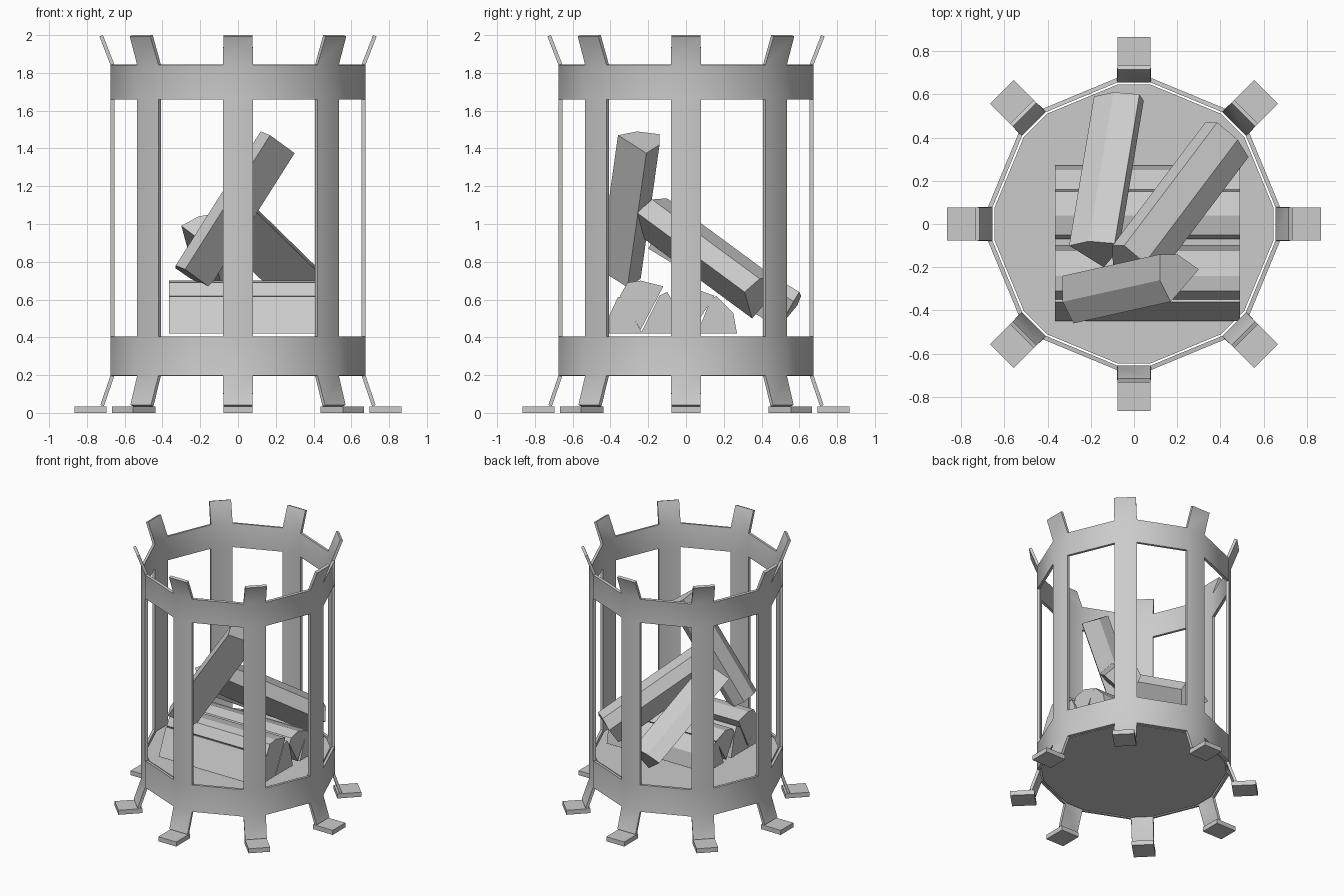
import bpy, bmesh, math
from mathutils import Vector

cube = bpy.data.objects.get("Cube")
if cube:
    bpy.data.objects.remove(cube, do_unlink=True)

STRIPS = 8
HALF_WIDTH = 0.077
RADIUS = 0.655
THICKNESS = 0.02


def make_material(name, value):
    mat = bpy.data.materials.new(name)
    mat.use_nodes = True
    colour = (value, value, value, 1)
    mat.diffuse_color = colour
    mat.node_tree.nodes["Principled BSDF"].inputs["Base Color"].default_value = colour
    return mat


grey = make_material("plain grey", 0.6)


def add_object(name, bm):
    bmesh.ops.recalc_face_normals(bm, faces=bm.faces)
    mesh = bpy.data.meshes.new(name)
    bm.to_mesh(mesh)
    bm.free()
    mesh.materials.append(grey)
    obj = bpy.data.objects.new(name, mesh)
    bpy.context.collection.objects.link(obj)
    return obj


def prism(name, ring, sweep):
    """Sweep a closed ring of points along a vector into a solid."""
    bm = bmesh.new()
    near = [bm.verts.new(p) for p in ring]
    far = [bm.verts.new(Vector(p) + Vector(sweep)) for p in ring]
    bm.faces.new(near)
    bm.faces.new(far)
    for i in range(len(ring)):
        j = (i + 1) % len(ring)
        bm.faces.new((near[i], near[j], far[j], far[i]))
    return add_object(name, bm)


def strip_point(index, side, radius, z):
    """Point on one edge of a strip; side is -1 or 1."""
    angle = index * math.tau / STRIPS
    normal = Vector((math.cos(angle), math.sin(angle), 0))
    tangent = Vector((-normal.y, normal.x, 0))
    return normal * radius + tangent * side * HALF_WIDTH + Vector((0, 0, z))


def outline(radius, z):
    return [strip_point(i, s, radius, z) for i in range(STRIPS) for s in (-1, 1)]


# Cage: flared strips joined by a lower and an upper band
levels = [(0.71, 0.035), (RADIUS, 0.195), (RADIUS, 0.405),
          (RADIUS, 1.66), (RADIUS, 1.845), (0.715, 2.0)]
band_levels = (1, 3)
bm = bmesh.new()
rings = [[bm.verts.new(p) for p in outline(r, z)] for r, z in levels]
count = STRIPS * 2
for k in range(len(levels) - 1):
    for i in range(count):
        is_strip = i % 2 == 0
        if is_strip or k in band_levels:
            j = (i + 1) % count
            bm.faces.new((rings[k][i], rings[k][j], rings[k + 1][j], rings[k + 1][i]))
cage = add_object("cage", bm)
solid = cage.modifiers.new("thickness", "SOLIDIFY")
solid.thickness = THICKNESS
solid.offset = -1
solid.use_even_offset = True
bpy.ops.object.select_all(action="DESELECT")
cage.select_set(True)
bpy.context.view_layer.objects.active = cage
bpy.ops.object.modifier_apply(modifier=solid.name)
for vert in cage.data.vertices:
    vert.co.z = min(vert.co.z, 2)
bpy.ops.object.shade_smooth_by_angle(angle=math.radians(30))

# Floor block inside the lower band
prism("floor", outline(RADIUS - THICKNESS / 2, 0.197), (0, 0, 0.203))

# Feet
for i in range(STRIPS):
    corners = [strip_point(i, s, r, 0) for s, r in
               ((-1, 0.695), (-1, 0.865), (1, 0.865), (1, 0.695))]
    prism(f"foot_{i + 1}", corners, (0, 0, 0.035))

# Stacked split logs lying along x, as (y, z) sections
stacked = {
    "front": [(-0.45, 0.42), (-0.23, 0.42), (-0.34, 0.61), (-0.36, 0.615)],
    "front_wedge": [(-0.35, 0.62), (-0.31, 0.69), (-0.24, 0.7), (-0.12, 0.67), (-0.24, 0.44)],
    "middle": [(-0.24, 0.42), (-0.03, 0.42), (-0.07, 0.59), (-0.1, 0.64), (-0.14, 0.62)],
    "middle_wedge": [(-0.07, 0.6), (-0.05, 0.64), (0.04, 0.66), (0.15, 0.62), (0.03, 0.43)],
    "back": [(0.06, 0.42), (0.27, 0.42), (0.25, 0.53), (0.16, 0.62), (0.13, 0.6)],
}
for name, section in stacked.items():
    prism(f"{name}_stacked_log", [(-0.365, y, z) for y, z in section], (0.855, 0, 0))

# Leaning logs: end ring and the direction of the log
prism("steep_leaning_log",
      [(0.17, -0.36, 1.47), (0.12, -0.26, 1.49), (0.12, -0.14, 1.475),
       (0.2, -0.14, 1.42), (0.3, -0.21, 1.375)], (-0.45, -0.1, -0.71))
prism("right_leaning_log",
      [(0.53, 0.31, 0.64), (0.48, 0.39, 0.71), (0.385, 0.47, 0.716),
       (0.33, 0.47, 0.64), (0.333, 0.35, 0.5)], (-0.43, -0.57, 0.42))
prism("back_leaning_log",
      [(-0.3, -0.1, 0.99), (-0.21, -0.08, 1.04), (-0.09, -0.09, 1.06),
       (-0.07, -0.12, 1.01), (-0.14, -0.2, 0.87)], (0.115, 0.69, -0.42))
